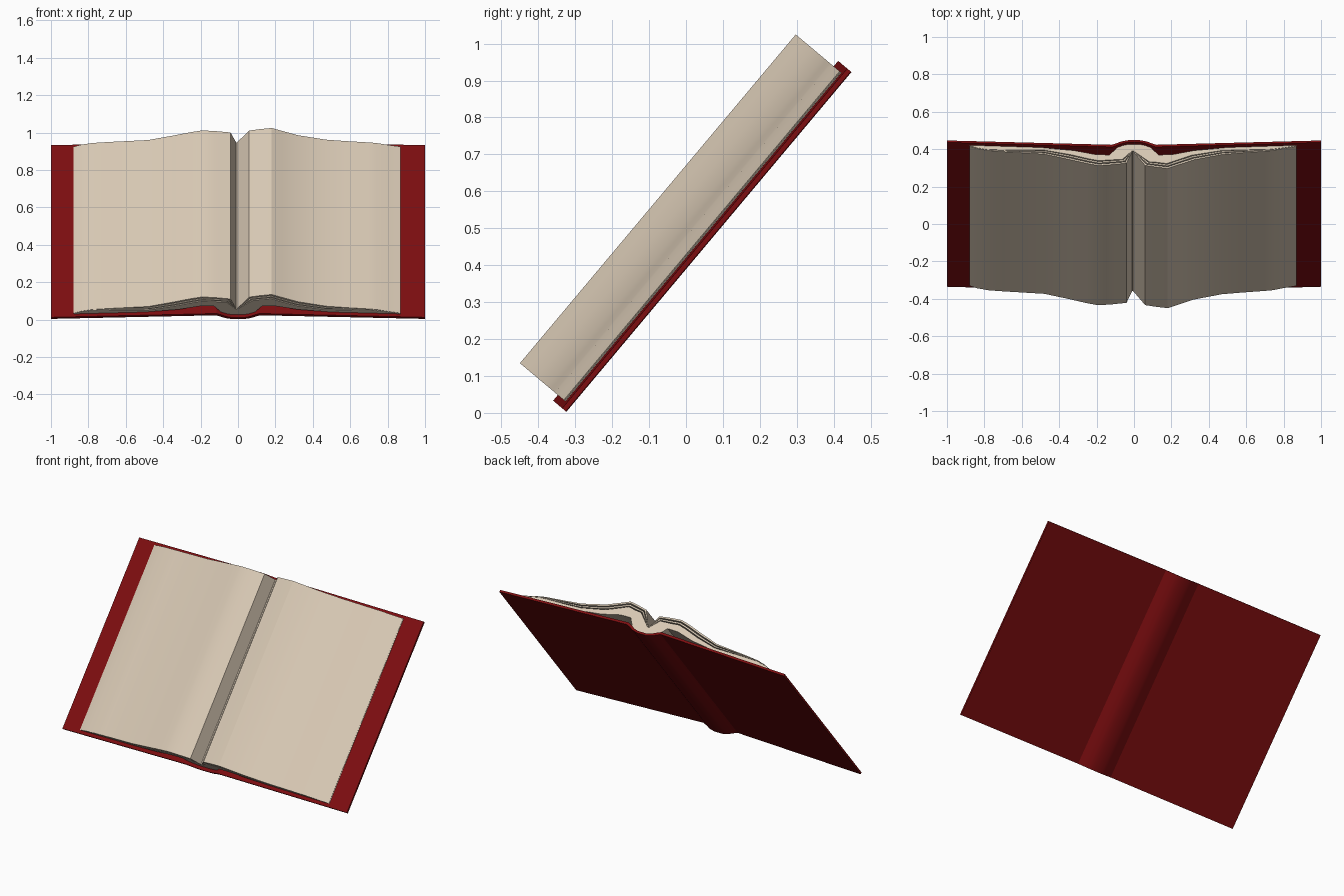
import bpy, bmesh, math
from mathutils import Vector

if "Cube" in bpy.data.objects:
    bpy.data.objects.remove(bpy.data.objects["Cube"])

TILT = math.radians(50)          # book leans back on its lower edge
C, S = math.cos(TILT), math.sin(TILT)


def material(name, rgb):
    m = bpy.data.materials.new(name)
    m.diffuse_color = (*rgb, 1)
    m.use_nodes = True
    m.node_tree.nodes["Principled BSDF"].inputs["Base Color"].default_value = m.diffuse_color
    return m


RED = material("dark red cover", (0.205, 0.004, 0.005))
CREAM = material("cream paper", (0.69, 0.585, 0.46))


def extrude_profile(name, pts, u0, u1, mat, angle=25):
    """Extrude a closed (x, n) outline along the tilted book height."""
    bm = bmesh.new()
    rings = [[bm.verts.new((x, u * C - n * S, u * S + n * C)) for x, n in pts]
             for u in (u0, u1)]
    k = len(pts)
    for i in range(k):
        j = (i + 1) % k
        bm.faces.new((rings[0][i], rings[0][j], rings[1][j], rings[1][i]))
    for r in rings:
        bm.faces.new(r)
    bmesh.ops.recalc_face_normals(bm, faces=bm.faces)
    me = bpy.data.meshes.new(name)
    bm.to_mesh(me)
    bm.free()
    me.materials.append(mat)
    ob = bpy.data.objects.new(name, me)
    bpy.context.collection.objects.link(ob)
    bpy.ops.object.select_all(action='DESELECT')
    ob.select_set(True)
    bpy.context.view_layer.objects.active = ob
    bpy.ops.object.shade_smooth_by_angle(angle=math.radians(angle))
    return ob


def inset(line, dist):
    """Shift an open line below itself, tapering at the fore edge and gutter."""
    out = []
    for i, (x, n) in enumerate(line):
        a, b = line[max(i - 1, 0)], line[min(i + 1, len(line) - 1)]
        d = Vector((b[0] - a[0], b[1] - a[1])).normalized()
        w = min(1, max(0.15, (0.88 - abs(x)) / 0.5))
        if abs(x) < 0.02:
            w = 0.1
        out.append((x + d.y * w * dist, n - d.x * w * dist))
    return out


# Cover: two boards and a rounded spine, mirrored about x = 0
outer = [(1, 0.252), (0.12, 0.282), (0.10, 0.274), (0.065, 0.258), (0.03, 0.25)]
inner = [(1, 0.265), (0.115, 0.297), (0.09, 0.286), (0.06, 0.271), (0.03, 0.263)]


def mirrored(half):
    return half + [(-x, n) for x, n in reversed(half)]


extrude_profile("cover", mirrored(outer) + mirrored(inner)[::-1],
                -0.206, 0.995, RED, 15)

# Page surfaces, left to right
left = [(-0.88, 0.275), (-0.84, 0.292), (-0.78, 0.306), (-0.70, 0.314),
        (-0.48, 0.331), (-0.35, 0.367), (-0.25, 0.397), (-0.19, 0.411),
        (-0.12, 0.405), (-0.04, 0.394), (-0.01, 0.312)]
right = [(-0.005, 0.312), (0.06, 0.410), (0.12, 0.422), (0.18, 0.431),
         (0.24, 0.405), (0.32, 0.371), (0.47, 0.334), (0.58, 0.322),
         (0.70, 0.311), (0.74, 0.306), (0.80, 0.291), (0.87, 0.276)]

# Underside of the page block: arched away from the boards, glued to the spine
under = [(0.87, 0.270), (0.50, 0.285), (0.32, 0.306), (0.20, 0.335),
         (0.13, 0.336), (0.09, 0.284), (0.05, 0.266), (0.0, 0.260)]
under += [(-x, n) for x, n in reversed(under[:-1])]
extrude_profile("page_block", inset(left, 0.034) + inset(right, 0.034) + under,
                -0.186, 0.976, CREAM)

# Loose upper leaves with narrow gaps
for side, line in (("left", left), ("right", right)):
    for k, (a, b) in enumerate(((0, 0.011), (0.018, 0.028))):
        extrude_profile(f"{side}_leaf_{k + 1}", inset(line, a) + inset(line, b)[::-1],
                        -0.186, 0.976, CREAM)
